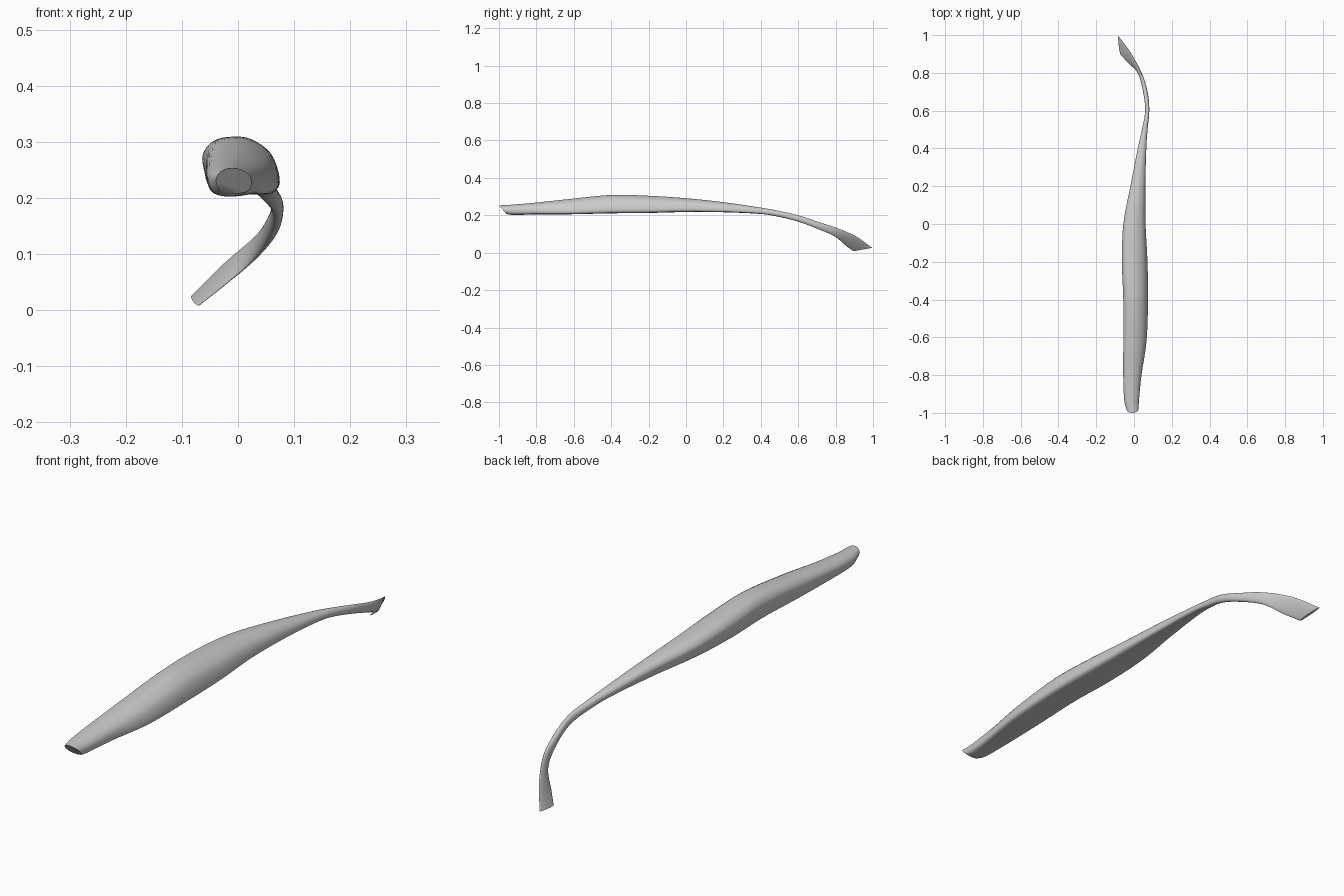
import bpy, bmesh
from math import atan2, cos, sin
from mathutils import Vector

if "Cube" in bpy.data.objects:
    bpy.data.objects.remove(bpy.data.objects["Cube"])

# Muscle belly cross-section (unit box, x/z): rounded top, flat underside, low right corner
PROFILE = [(1, -.5), (.76, .4), (.2, .93), (-.35, 1), (-.77, .85), (-1, .4),
           (-.96, -.2), (-.82, -.8), (-.4, -.98), (.3, -.96), (.87, -.93)]

# y, centre x, centre z, half width, half height, x tilt, y shear, belly blend (0 = ellipse)
STATIONS = [
    (-.98, -.007, .230, .032, .023, 0, -.02, .3),
    (-.93, -.012, .229, .040, .027, 0, -.01, .4),
    (-.80, -.008, .236, .049, .032, 0, 0, .7),
    (-.62, .005, .246, .061, .041, 0, 0, 1),
    (-.40, .009, .259, .065, .049, 0, 0, 1),
    (-.20, .004, .258, .067, .046, 0, 0, 1),
    (0, .003, .254, .059, .037, 0, 0, .9),
    (.20, .021, .243, .040, .027, 0, 0, .8),
    (.40, .043, .224, .023, .017, 0, 0, .5),
    (.50, .057, .207, .015, .016, 0, 0, .2),
    (.60, .070, .183, .011, .017, 0, 0, 0),
    (.70, .060, .148, .012, .019, 0, 0, 0),
    (.80, .030, .110, .009, .023, .004, .005, 0),
    (.88, -.024, .064, .006, .023, .004, .03, 0),
    (.945, -.076, .017, .005, .009, -.006, .05, 0),
]


def catmull(points, steps, closed=False):
    """Smooth curve through points of any dimension."""
    pts = [Vector(p) for p in points]
    n = len(pts)
    if not closed:
        pts = [2 * pts[0] - pts[1]] + pts + [2 * pts[-1] - pts[-2]]
    out = []
    for i in range(n if closed else n - 1):
        a, b, c, d = (pts[(i + k - (1 if closed else 0)) % len(pts)] for k in range(4))
        for s in range(steps):
            t = s / steps
            out.append(b + .5 * t * (c - a + t * (2 * a - 5 * b + 4 * c - d
                                                  + t * (3 * (b - c) + d - a))))
    return out if closed else out + [pts[-2]]


# Muscle belly and tendon as one continuous loft
profile = catmull(PROFILE, 4, closed=True)
bm = bmesh.new()
rings = []
for y, cx, cz, hx, hz, tilt, shear, blend in catmull(STATIONS, 6):
    ring = []
    for u, w in profile:
        a = atan2(w, u)
        u = u * blend + cos(a) * (1 - blend)
        w = w * blend + sin(a) * (1 - blend)
        ring.append(bm.verts.new((cx + u * hx + w * tilt, y + w * shear, cz + w * hz)))
    rings.append(ring)

n = len(profile)
for r0, r1 in zip(rings, rings[1:]):
    for i in range(n):
        j = (i + 1) % n
        bm.faces.new((r0[i], r0[j], r1[j], r1[i]))

# Cut ends
bm.faces.new(rings[0])
bm.faces.new(rings[-1])
bmesh.ops.recalc_face_normals(bm, faces=bm.faces)

mesh = bpy.data.meshes.new("muscle_with_tendon")
bm.to_mesh(mesh)
bm.free()
muscle = bpy.data.objects.new("muscle_with_tendon", mesh)
bpy.context.collection.objects.link(muscle)
bpy.context.view_layer.objects.active = muscle
muscle.select_set(True)
bpy.ops.object.shade_smooth_by_angle(angle=.7)
